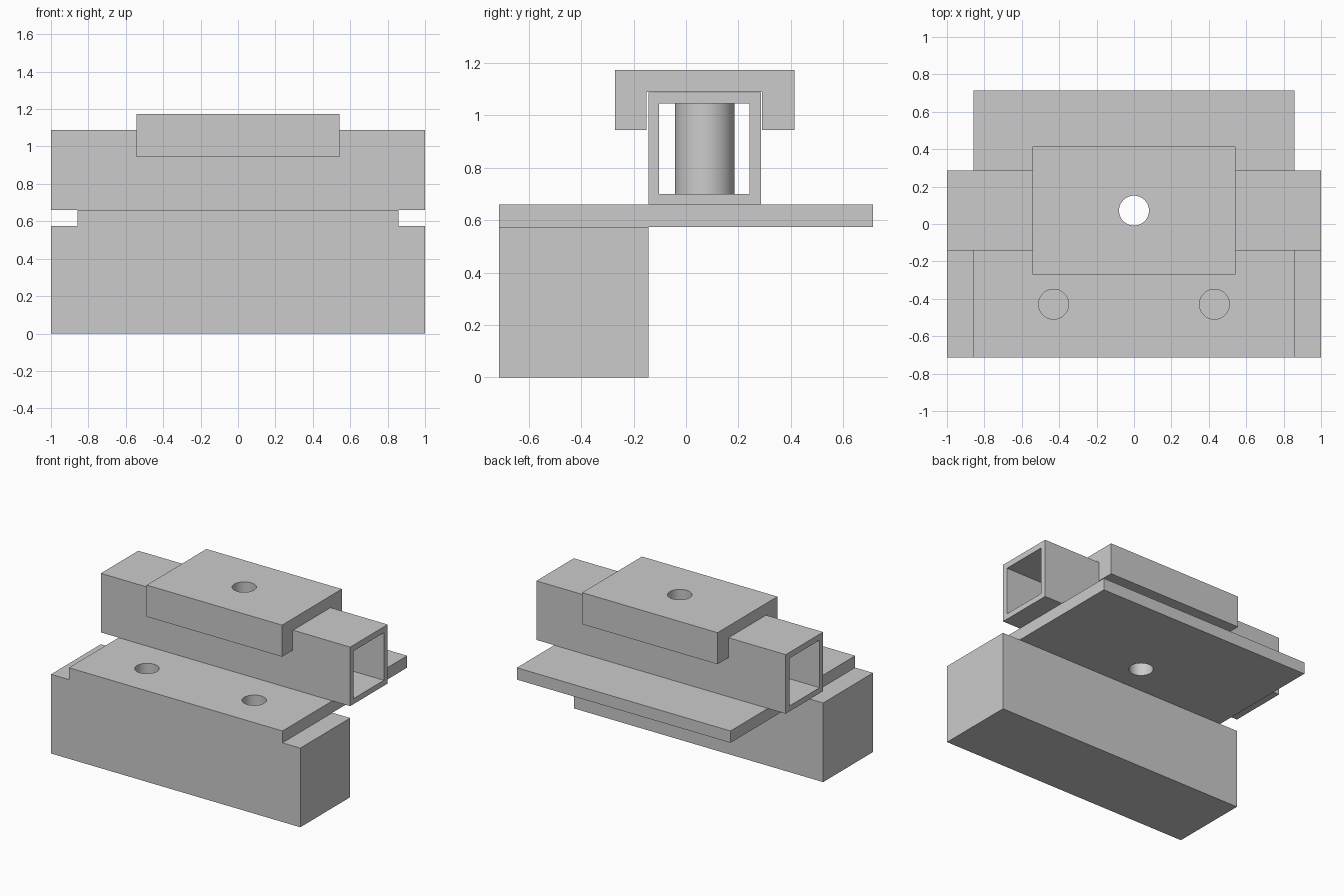
import bpy
import bmesh
from mathutils import Matrix, Vector

if "Cube" in bpy.data.objects:
    bpy.data.objects.remove(bpy.data.objects["Cube"], do_unlink=True)

GREY = (0.6, 0.6, 0.6, 1.0)
grey = bpy.data.materials.new("plain grey")
grey.use_nodes = True
grey.diffuse_color = GREY
grey.node_tree.nodes["Principled BSDF"].inputs["Base Color"].default_value = GREY

HOLE_RADIUS = 0.08
AXIS_Y = 0.0715


def add_object(name, bm):
    mesh = bpy.data.meshes.new(name)
    bm.to_mesh(mesh)
    bm.free()
    mesh.materials.append(grey)
    obj = bpy.data.objects.new(name, mesh)
    bpy.context.collection.objects.link(obj)
    return obj


def box(name, low, high):
    low, high = Vector(low), Vector(high)
    bm = bmesh.new()
    place = Matrix.Translation((low + high) / 2) @ Matrix.Diagonal((*(high - low), 1))
    bmesh.ops.create_cube(bm, size=1, matrix=place)
    return add_object(name, bm)


def cylinder(name, x, y, radius, z0, z1):
    bm = bmesh.new()
    bmesh.ops.create_cone(bm, cap_ends=True, segments=64, radius1=radius, radius2=radius,
                          depth=z1 - z0, matrix=Matrix.Translation((x, y, (z0 + z1) / 2)))
    return add_object(name, bm)


def cut(target, cutter):
    """Subtract a hidden cutter from a part."""
    cutter.hide_render = True
    cutter.hide_viewport = True
    mod = target.modifiers.new("cut", "BOOLEAN")
    mod.operation = "DIFFERENCE"
    mod.solver = "EXACT"
    mod.object = cutter


# Solid block and the plate lying on it
base_block = box("base_block", (-1, -0.714, 0), (1, -0.143, 0.574))
plate = box("plate", (-0.857, -0.714, 0.574), (0.857, 0.714, 0.66))

# Square tube, open at both ends
tube = box("square_tube", (-1, -0.143, 0.66), (1, 0.286, 1.088))
cut(tube, box("tube_cutter", (-1.1, -0.103, 0.7), (1.1, 0.243, 1.045)))

# Channel-shaped cap straddling the tube
cap = box("cap", (-0.543, -0.271, 0.945), (0.543, 0.414, 1.174))
cut(cap, box("cap_cutter", (-0.7, -0.15, 0.8), (0.7, 0.291, 1.089)))

# Round spacer inside the tube
spacer = cylinder("spacer", 0, AXIS_Y, 0.114, 0.7, 1.045)

# Bore running through the whole stack
bore = cylinder("bore_cutter", 0, AXIS_Y, HOLE_RADIUS, 0.4, 1.4)
for part in (plate, tube, cap, spacer):
    cut(part, bore)

# Pair of fixing holes through the plate
for side, x in (("right", -0.43), ("left", 0.43)):
    cut(plate, cylinder(side + "_hole_cutter", x, -0.429, HOLE_RADIUS, 0.4, 0.8))

# Smooth round walls, sharp edges
bpy.ops.object.select_all(action="DESELECT")
for part in (plate, tube, cap, spacer):
    for poly in part.data.polygons:
        poly.use_smooth = False
    part.select_set(True)
    bpy.context.view_layer.objects.active = part
bpy.ops.object.convert(target="MESH")
bpy.ops.object.shade_smooth_by_angle()
